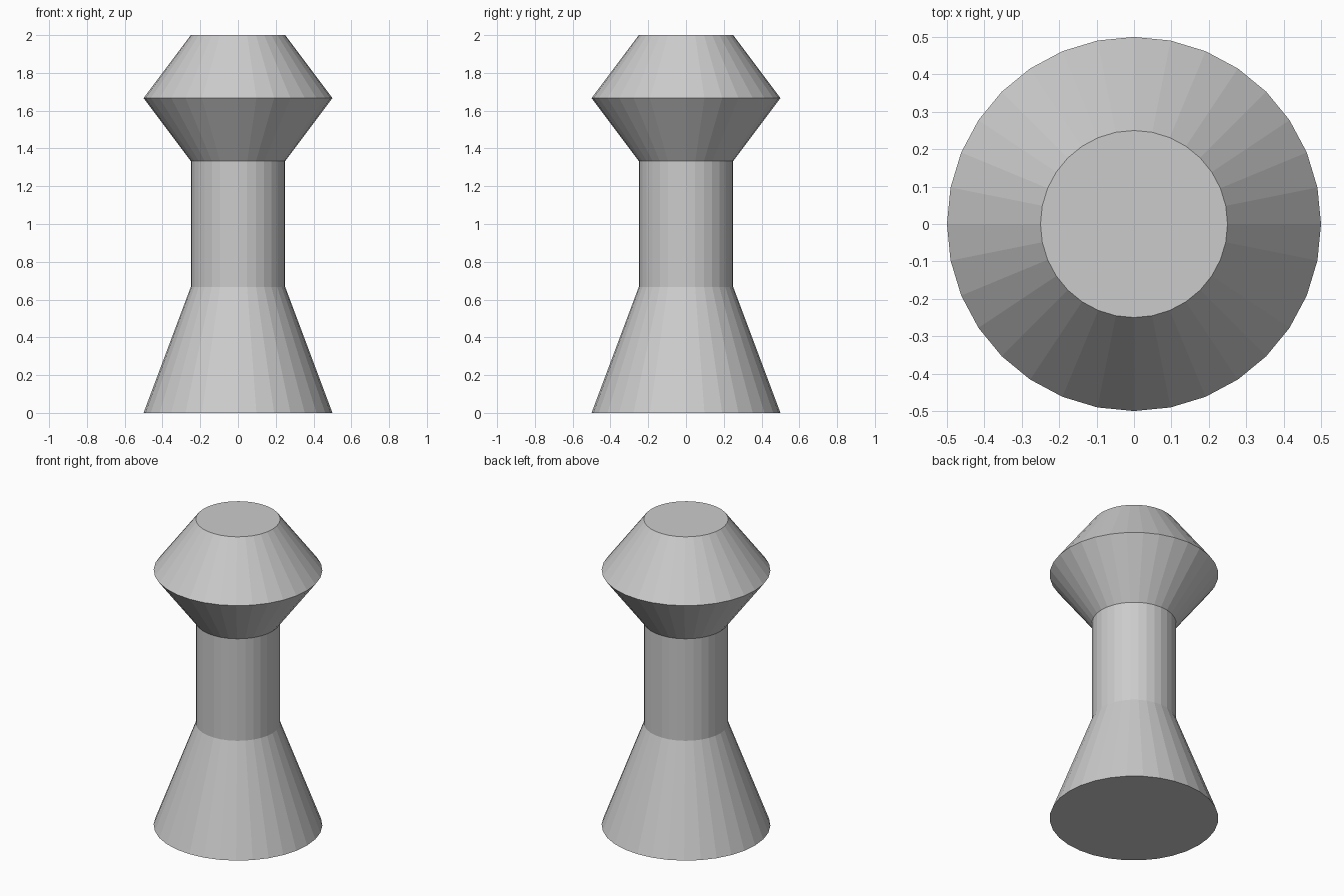
import bpy, bmesh
from math import cos, sin, tau

if "Cube" in bpy.data.objects:
    bpy.data.objects.remove(bpy.data.objects["Cube"])

SIDES = 32
# Silhouette from bottom to top: (radius, height)
PROFILE = [(0.5, 0), (0.25, 2 / 3), (0.25, 4 / 3), (0.5, 5 / 3), (0.25, 2)]

# Flared base, straight stem and double-cone head as one turned body
bm = bmesh.new()
rings = [[bm.verts.new((r * cos(tau * i / SIDES), r * sin(tau * i / SIDES), z))
          for i in range(SIDES)] for r, z in PROFILE]
for low, high in zip(rings, rings[1:]):
    for i in range(SIDES):
        j = (i + 1) % SIDES
        bm.faces.new((low[i], low[j], high[j], high[i]))

# Flat bottom and top caps
bm.faces.new(rings[0][::-1])
bm.faces.new(rings[-1])

mesh = bpy.data.meshes.new("turned_post")
bm.to_mesh(mesh)
bm.free()
bpy.context.collection.objects.link(bpy.data.objects.new("turned_post", mesh))
